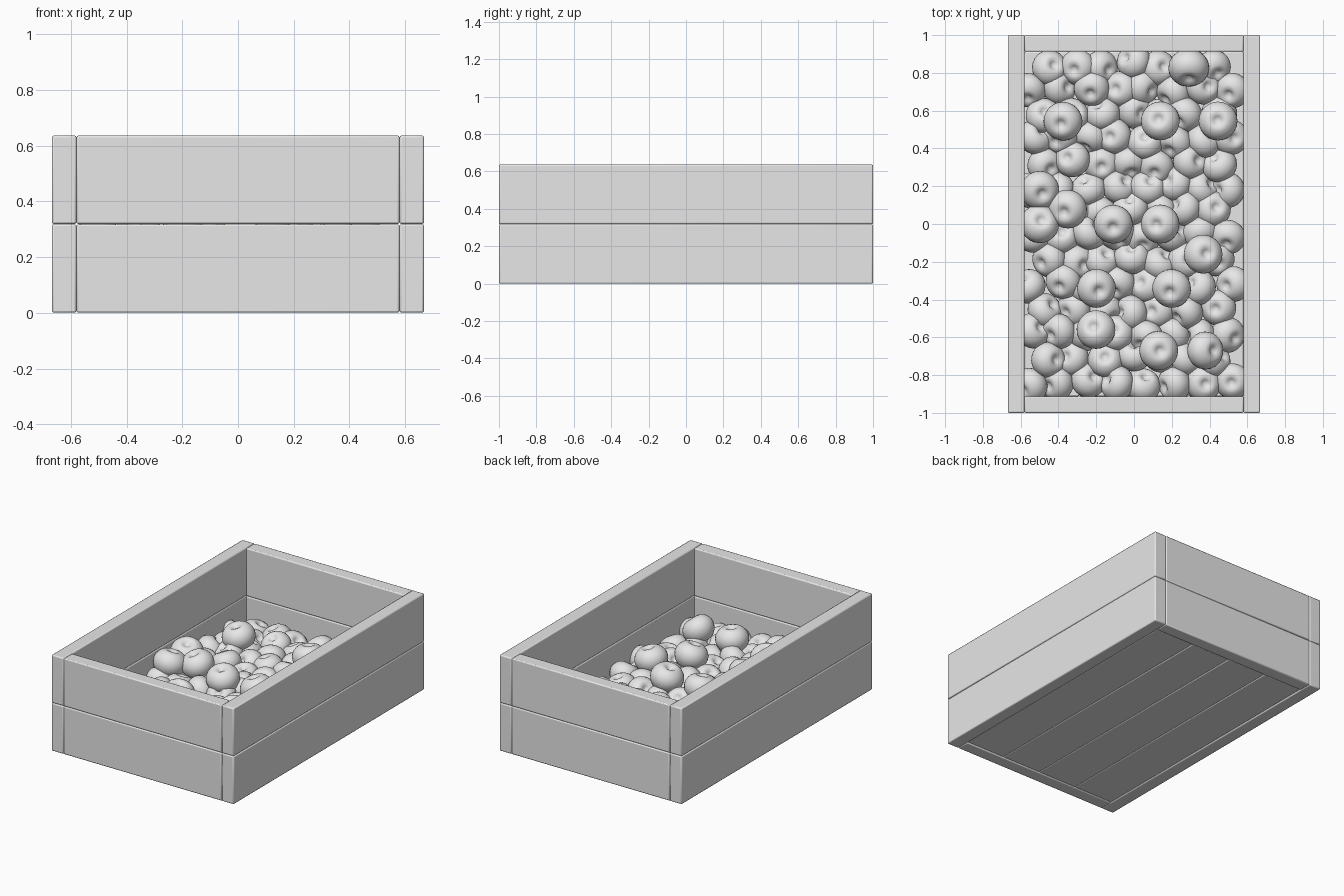
import bpy, math, random
from mathutils import Euler

random.seed(7)
cube = bpy.data.objects.get("Cube")
if cube:
    bpy.data.objects.remove(cube, do_unlink=True)

grey = bpy.data.materials.new("plain grey")
grey.use_nodes = True
grey.diffuse_color = (0.8, 0.8, 0.8, 1)
grey.node_tree.nodes["Principled BSDF"].inputs["Base Color"].default_value = (0.8, 0.8, 0.8, 1)

X, Y, H, T = 0.668, 1.0, 0.637, 0.088   # half width, half length, height, board thickness
IN_X, IN_Y = X - T, Y - T


def board(name, centre, size):
    """Plank with softly rounded edges."""
    bpy.ops.mesh.primitive_cube_add(size=1, location=centre)
    ob = bpy.context.object
    ob.name = name
    ob.scale = size
    bpy.ops.object.transform_apply(location=False, rotation=False, scale=True)
    bevel = ob.modifiers.new("soft edges", "BEVEL")
    bevel.width = 0.007
    bevel.segments = 2
    ob.data.materials.append(grey)
    bpy.ops.object.shade_smooth_by_angle(angle=math.radians(30))


# Walls: two courses of boards, long sides covering the short ends
course = H / 2
for level, row in enumerate(("lower", "upper")):
    z = course * (level + 0.5)
    for sign, side, end in ((1, "left", "back"), (-1, "right", "front")):
        board(f"{row}_{side}_board", (sign * (X - T / 2), 0, z), (T, 2 * Y, course - 0.001))
        board(f"{row}_{end}_board", (0, sign * (Y - T / 2), z), (2 * IN_X, T, course - 0.001))

# Floor: four lengthwise planks
plank = IN_X / 2
for i in range(4):
    board(f"floor_plank_{i + 1}", ((i - 1.5) * plank, 0, 0.035), (plank, 2 * IN_Y, 0.06))


def make_fruit_mesh(rings=16, sides=24):
    """Unit fruit: squat round body, dimpled at the stem and slightly at the base."""
    verts, faces = [], []
    for i in range(1, rings):
        a = math.pi * i / rings
        r = math.sin(a) * (1 + 0.06 * math.cos(a))
        z = 0.88 * math.cos(a)
        z -= 0.34 * math.exp(-(r / 0.27) ** 2) if z > 0 else -0.14 * math.exp(-(r / 0.25) ** 2)
        verts += [(r * math.cos(t), r * math.sin(t), z)
                  for t in (math.tau * k / sides for k in range(sides))]
    for i in range(rings - 2):
        for k in range(sides):
            n = (k + 1) % sides
            a, b = i * sides, (i + 1) * sides
            faces.append((a + k, b + k, b + n, a + n))
    top, bottom = len(verts), len(verts) + 1
    verts += [(0, 0, 0.5), (0, 0, -0.72)]
    last = (rings - 2) * sides
    for k in range(sides):
        n = (k + 1) % sides
        faces += [(top, k, n), (bottom, last + n, last + k)]
    mesh = bpy.data.meshes.new("fruit")
    mesh.from_pydata(verts, [], faces)
    mesh.shade_smooth()
    mesh.materials.append(grey)
    return mesh


fruit_mesh = make_fruit_mesh()


def fruit(name, place, radius, tilt):
    ob = bpy.data.objects.new(name, fruit_mesh)
    ob.location = place
    ob.scale = (radius,) * 3
    ob.rotation_euler = Euler(tilt)
    bpy.context.collection.objects.link(ob)


# Packed layer of fruit, in staggered rows
rows, per_row = 14, 8
for j in range(rows):
    y = -0.84 + 1.68 * j / (rows - 1)
    for i in range(per_row):
        x = -0.54 + 0.15 * (i + 0.5 * (j % 2))
        if x > 0.56:
            continue
        wobble = [random.uniform(-0.02, 0.02) for _ in range(3)]
        fruit("packed_fruit", (x + wobble[0], y + wobble[1], 0.14 + wobble[2]), 0.095,
              (random.uniform(-0.9, 0.9), random.uniform(-0.9, 0.9), random.random() * 6))

# Loose fruit lying on top
loose = [(-.375, .545), (.14, .545), (.445, .545), (-.5, .18), (-.35, .08),
         (-.5, 0), (-.11, 0), (.14, 0), (.365, -.16), (-.2, -.34),
         (.2, -.34), (-.2, -.56), (.13, -.67)]
for x, y in loose:
    fruit("loose_fruit", (x, y, 0.245), 0.103,
          (random.uniform(-0.3, 0.3), random.uniform(-0.3, 0.3), 0))
fruit("loose_fruit", (0.29, 0.83, 0.245), 0.108, (0.9, 0, 0))
fruit("loose_fruit", (0.375, -0.67, 0.245), 0.1, (0, 0.7, 0))
